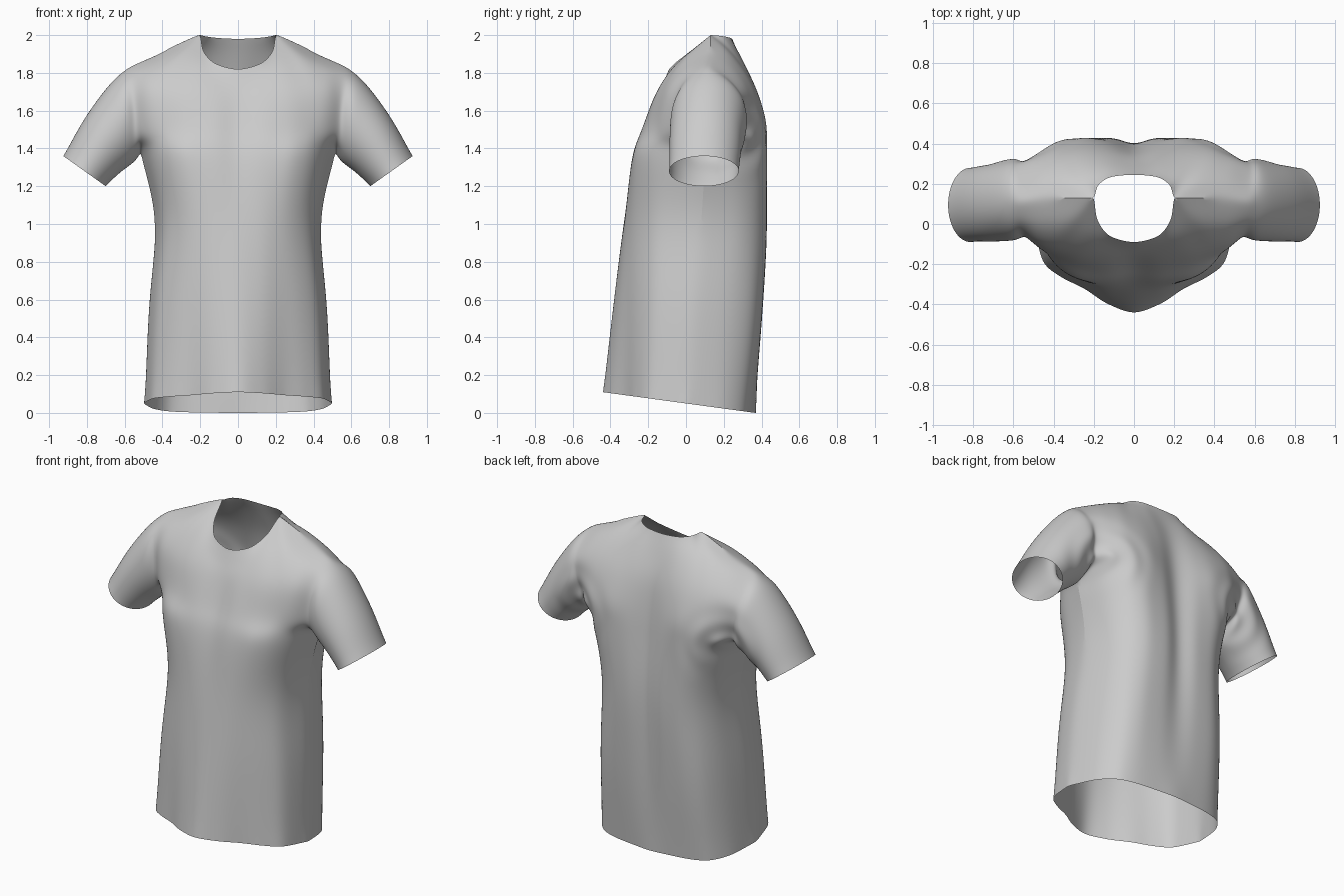
import bpy, bmesh, math
from mathutils import Vector

if "Cube" in bpy.data.objects:
    bpy.data.objects.remove(bpy.data.objects["Cube"])

N = 6  # subdivisions per control segment


def spline(pts):
    """Monotone cubic curve through control points (no overshoot)."""
    pts = [Vector(p) for p in pts]
    d = [b - a for a, b in zip(pts, pts[1:])]
    m = [d[0]]
    for a, b in zip(d, d[1:]):
        m.append(Vector([2 * p * q / (p + q) if p * q > 0 else 0 for p, q in zip(a, b)]))
    m.append(d[-1])
    out = []
    for i in range(len(d)):
        for k in range(N):
            t = k / N
            out.append(pts[i] * (2*t**3 - 3*t*t + 1) + m[i] * (t**3 - 2*t*t + t)
                       + pts[i + 1] * (3*t*t - 2*t**3) + m[i + 1] * (t**3 - t*t))
    return out + [pts[-1]]


def surface(rows):
    """Smooth grid through rows of control points."""
    cols = zip(*[spline(r) for r in rows])
    return list(zip(*[spline(c) for c in cols]))


def mirrored(half):
    return [(-x, y, z) for x, y, z in half[:0:-1]] + list(half)


# lower body rows: half width, height, tilt, front depths, back depths, side depth
FRAC = (0, .25, .5, .72, .9, 1)
BODY = [
    (.50, .05, .136, (-.44, -.40, -.32, -.265, -.19), (.37, .36, .345, .31, .20), 0),
    (.48, .55, .06, (-.385, -.365, -.31, -.25, -.16), (.39, .405, .40, .36, .23), .03),
    (.44, 1.0, 0, (-.33, -.325, -.295, -.235, -.13), (.40, .43, .425, .38, .27), .08),
    (.51, 1.36, 0, (-.27, -.285, -.28, -.23, -.10), (.38, .42, .43, .40, .28), .10),
]
# chest rows up to neckline and shoulder seam (right half)
CHEST = [
    [(0, -.215, 1.5), (.13, -.235, 1.5), (.26, -.22, 1.5), (.37, -.18, 1.5), (.46, -.13, 1.48), (.525, -.07, 1.47)],
    [(0, -.155, 1.67), (.13, -.165, 1.68), (.25, -.16, 1.69), (.37, -.135, 1.69), (.47, -.105, 1.68), (.55, -.05, 1.66)],
    [(0, -.12, 1.75), (.135, -.105, 1.78), (.225, -.06, 1.84), (.315, -.02, 1.87), (.45, -.02, 1.82), (.565, .01, 1.78)],
    [(0, -.09, 1.82), (.12, -.06, 1.85), (.185, .03, 1.92), (.205, .13, 2.0), (.40, .13, 1.915), (.575, .11, 1.84)],
]
# upper back rows
BACK = [
    [(0, .37, 1.5), (.13, .41, 1.5), (.25, .43, 1.5), (.38, .41, 1.5), (.47, .36, 1.48), (.53, .29, 1.47)],
    [(0, .345, 1.7), (.13, .37, 1.7), (.25, .38, 1.7), (.37, .37, 1.7), (.47, .345, 1.68), (.565, .31, 1.66)],
    [(0, .29, 1.87), (.12, .295, 1.88), (.22, .27, 1.9), (.30, .235, 1.91), (.45, .23, 1.85), (.575, .20, 1.79)],
    [(0, .245, 1.98), (.11, .235, 1.985), (.18, .19, 1.995), (.205, .13, 2.0), (.40, .13, 1.915), (.575, .11, 1.84)],
]
# sleeve rings: centre, half vector towards the top, half depth
SLEEVE = [
    ((.60, .12, 1.55), (.058, 0, .217), .205),
    ((.715, .105, 1.42), (.095, 0, .147), .195),
    ((.8125, .095, 1.28), (.1125, 0, .08), .185),
]


def panel(side, upper):
    rows = []
    for w, z, tilt, *ys, y_side in BODY:
        rows.append([(f * w, y, z - tilt * y) for f, y in zip(FRAC, (*ys[side], y_side))])
    return surface([mirrored(r) for r in rows + upper])


bm = bmesh.new()


def add_grid(grid):
    vs = [[bm.verts.new(p) for p in row] for row in grid]
    for a, b in zip(vs, vs[1:]):
        for i in range(len(a) - 1):
            bm.faces.new((a[i], a[i + 1], b[i + 1], b[i]))


# front and back panels
front, back = panel(0, CHEST), panel(1, BACK)
add_grid(front)
add_grid(back)

# sleeves lofted from the armhole loop
start = (len(BODY) - 1) * N
hole = [r[-1] for r in front[start:]] + [r[-1] for r in back[start:]][-2::-1]
strands = []
for k, p in enumerate(hole):
    a = 2 * math.pi * k / (len(hole) - 1)
    ctrl = [p]
    for c, h, dy in SLEEVE:
        ctrl.append(Vector(c) - Vector(h) * math.cos(a) - Vector((0, dy, 0)) * math.sin(a))
    strands.append(spline(ctrl))
add_grid(strands)
add_grid([[Vector((-p.x, p.y, p.z)) for p in s] for s in strands])

# weld seams, then relax the cloth away from the open edges
bmesh.ops.remove_doubles(bm, verts=bm.verts, dist=.0005)
inner = [v for v in bm.verts if not v.is_boundary]
for _ in range(6):
    bmesh.ops.smooth_vert(bm, verts=inner, factor=.5, use_axis_x=True, use_axis_y=True, use_axis_z=True)

# soft folds curling around the back of each armpit
for v in inner:
    dx, dz = abs(v.co.x) - .50, v.co.z - 1.42
    r = math.hypot(dx, dz)
    if v.co.y > .15:
        v.co.y += .012 * math.sin(r * 48) * math.exp(-(r / .16) ** 2)
bmesh.ops.recalc_face_normals(bm, faces=bm.faces)

me = bpy.data.meshes.new("t_shirt")
bm.to_mesh(me)
bm.free()
me.shade_smooth()
shirt = bpy.data.objects.new("t_shirt", me)
bpy.context.collection.objects.link(shirt)
sub = shirt.modifiers.new("smooth", 'SUBSURF')
sub.levels = sub.render_levels = 1
